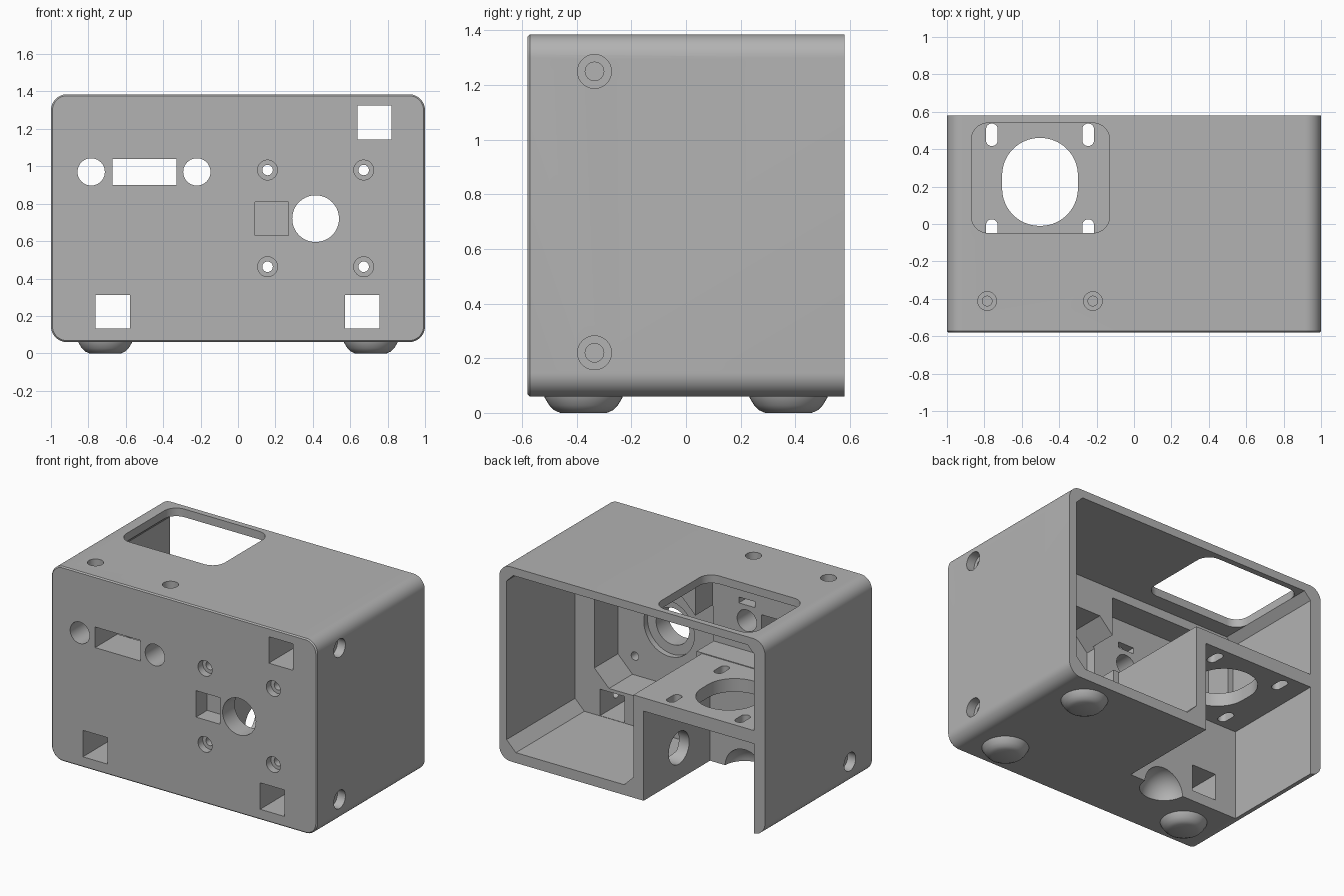
import bpy, bmesh
from math import pi, cos, sin
from mathutils import Vector

cube = bpy.data.objects.get("Cube")
if cube:
    bpy.data.objects.remove(cube, do_unlink=True)

grey = bpy.data.materials.new("plain grey")
grey.use_nodes = True
colour = (0.45, 0.45, 0.45, 1)
grey.diffuse_color = colour
grey.node_tree.nodes["Principled BSDF"].inputs["Base Color"].default_value = colour


def box(x0, x1, y0, y1, r=0.0, seg=1):
    """Rectangle outline; corners are square, chamfered (seg 1) or rounded."""
    if r == 0:
        return [(x0, y0), (x1, y0), (x1, y1), (x0, y1)]
    pts = []
    centres = [(x1 - r, y1 - r), (x0 + r, y1 - r), (x0 + r, y0 + r), (x1 - r, y0 + r)]
    for k, (cx, cy) in enumerate(centres):
        for i in range(seg + 1):
            a = (k + i / seg) * pi / 2
            pts.append((cx + r * cos(a), cy + r * sin(a)))
    return pts


def disc(cx, cy, r, n=40):
    return [(cx + r * cos(2 * pi * i / n), cy + r * sin(2 * pi * i / n)) for i in range(n)]


def to_object(bm, name):
    bmesh.ops.recalc_face_normals(bm, faces=bm.faces)
    mesh = bpy.data.meshes.new(name)
    bm.to_mesh(mesh)
    bm.free()
    mesh.materials.append(grey)
    obj = bpy.data.objects.new(name, mesh)
    bpy.context.collection.objects.link(obj)
    return obj


def prism(name, pts, axis, lo, hi, edge=0.0):
    """Extrude an outline along an axis; edge chamfers the low end."""
    place = {"X": lambda a, b, t: (t, a, b),
             "Y": lambda a, b, t: (a, t, b),
             "Z": lambda a, b, t: (a, b, t)}[axis]
    bm = bmesh.new()
    low = [bm.verts.new(place(a, b, lo)) for a, b in pts]
    face = bm.faces.new(low)
    top = bmesh.ops.extrude_face_region(bm, geom=[face], use_keep_orig=True)["geom"]
    shift = Vector(place(0, 0, hi - lo))
    bmesh.ops.translate(bm, vec=shift, verts=[v for v in top if isinstance(v, bmesh.types.BMVert)])
    if edge:
        bmesh.ops.recalc_face_normals(bm, faces=bm.faces)
        rim = [e for e in bm.edges if all(v in low for v in e.verts)]
        bmesh.ops.bevel(bm, geom=rim, offset=edge, segments=1, affect="EDGES")
    return to_object(bm, name)


def cut(cutter):
    cutter.hide_render = True
    mod = case.modifiers.new("cut", "BOOLEAN")
    mod.operation = "DIFFERENCE"
    mod.solver = "EXACT"
    mod.object = cutter
    bpy.context.view_layer.objects.active = case
    bpy.ops.object.modifier_apply(modifier=mod.name)
    bpy.data.objects.remove(cutter, do_unlink=True)


def hole(pts, axis, lo, hi):
    cut(prism("cutter", pts, axis, lo, hi))


# Case shell
FRONT, BACK = -0.58, 0.58
case = prism("case", box(-1, 1, 0.06, 1.385, 0.085, 12), "Y", FRONT, BACK, 0.008)

# Rear cavity, L-shaped around the lower compartment
hole([(0.875, 0.13), (0.945, 0.2), (0.945, 1.28), (0.895, 1.33), (-0.87, 1.33),
      (-0.92, 1.28), (-0.92, 0.76), (-0.01, 0.76), (-0.01, 0.2), (0.06, 0.13)],
     "Y", -0.157, 1)
# Recess behind the controls, and chamfered recess behind the round opening
hole(box(-0.88, 0.04, 0.765, 1.27), "Y", -0.34, -0.1)
hole(box(0.03, 0.8, 0.335, 1.105, 0.11), "Y", -0.41, -0.1)
# Lower compartment, open to the back and below
hole(box(-0.92, -0.087, -0.134, 1), "Z", -0.5, 0.67)

# Square through openings and the blind square socket
for x, z in ((-0.67, 0.22), (0.665, 0.22), (0.73, 1.232)):
    hole(box(x - 0.092, x + 0.092, z - 0.088, z + 0.092), "Y", -1, 0)
hole(box(0.09, 0.27, 0.63, 0.81), "Y", -1, -0.46)

# Control openings
for x in (-0.785, -0.22):
    hole(disc(x, 0.97, 0.073), "Y", -1, 0)
    hole(box(x - 0.06, x + 0.06, 1.075, 1.115), "Y", -0.48, 0)
hole(box(-0.67, -0.33, 0.9, 1.04), "Y", -1, 0)

# Large round opening with rear seat
hole(disc(0.415, 0.72, 0.125, 64), "Y", -1, 0)
hole(disc(0.415, 0.72, 0.19, 64), "Y", -0.45, -0.2)

# Counterbored front screw holes
for x in (0.158, 0.672):
    for z in (0.463, 0.98):
        hole(disc(x, z, 0.053), "Y", -1, -0.53)
        hole(disc(x, z, 0.028), "Y", -1, -0.2)

# Counterbored screw holes in the sides and top
for side, z, inner in ((1, 0.22, 0.7), (1, 1.25, 0.75), (-1, 0.22, 0.7)):
    for r, depth in ((0.062, 0.94), (0.034, inner)):
        lo, hi = sorted((side * depth, side * 1.2))
        hole(disc(-0.335, z, r), "X", lo, hi)
for x in (-0.785, -0.22):
    hole(disc(x, -0.412, 0.05), "Z", 1.33, 1.6)
    hole(disc(x, -0.412, 0.026), "Z", 1.09, 1.6)

# Top window, shelf opening and mounting slots
hole(box(-0.87, -0.13, -0.048, 0.54, 0.09, 10), "Z", 1.25, 1.6)
hole(box(-0.705, -0.3, -0.01, 0.46, 0.2, 16), "Z", 0.6, 0.9)
for x in (-0.76, -0.245):
    for y in (-0.035, 0.477):
        hole(box(x - 0.031, x + 0.031, y - 0.06, y + 0.06, 0.03, 8), "Z", 0.6, 0.9)

# Round cable hole in the partition
hole(disc(0.2, 0.275, 0.11), "X", -0.2, 0.1)

# Hollow at the foot of the compartment wall
bm = bmesh.new()
bmesh.ops.create_uvsphere(bm, u_segments=40, v_segments=20, radius=0.15)
bmesh.ops.translate(bm, vec=(-0.35, -0.131, 0.055), verts=bm.verts)
cut(to_object(bm, "cutter"))

# Turned feet
def foot(name, x, y, n=40):
    bm = bmesh.new()
    profile = [(0.145, 0.065), (0.142, 0.055), (0.125, 0.027), (0.108, 0.01), (0.085, 0)]
    rings = [[bm.verts.new((x + a, y + b, z)) for a, b in disc(0, 0, r, n)] for r, z in profile]
    for a, b in zip(rings, rings[1:]):
        for i in range(n):
            bm.faces.new((a[i], a[(i + 1) % n], b[(i + 1) % n], b[i]))
    bm.faces.new(rings[0])
    bm.faces.new(rings[-1])
    return to_object(bm, name)


parts = [case,
         foot("front_left_foot", 0.71, -0.375),
         foot("front_right_foot", -0.71, -0.375),
         foot("back_left_foot", 0.71, 0.375)]

bpy.ops.object.select_all(action="DESELECT")
for part in parts:
    part.select_set(True)
bpy.context.view_layer.objects.active = case
bpy.ops.object.shade_smooth_by_angle(angle=pi / 6)
